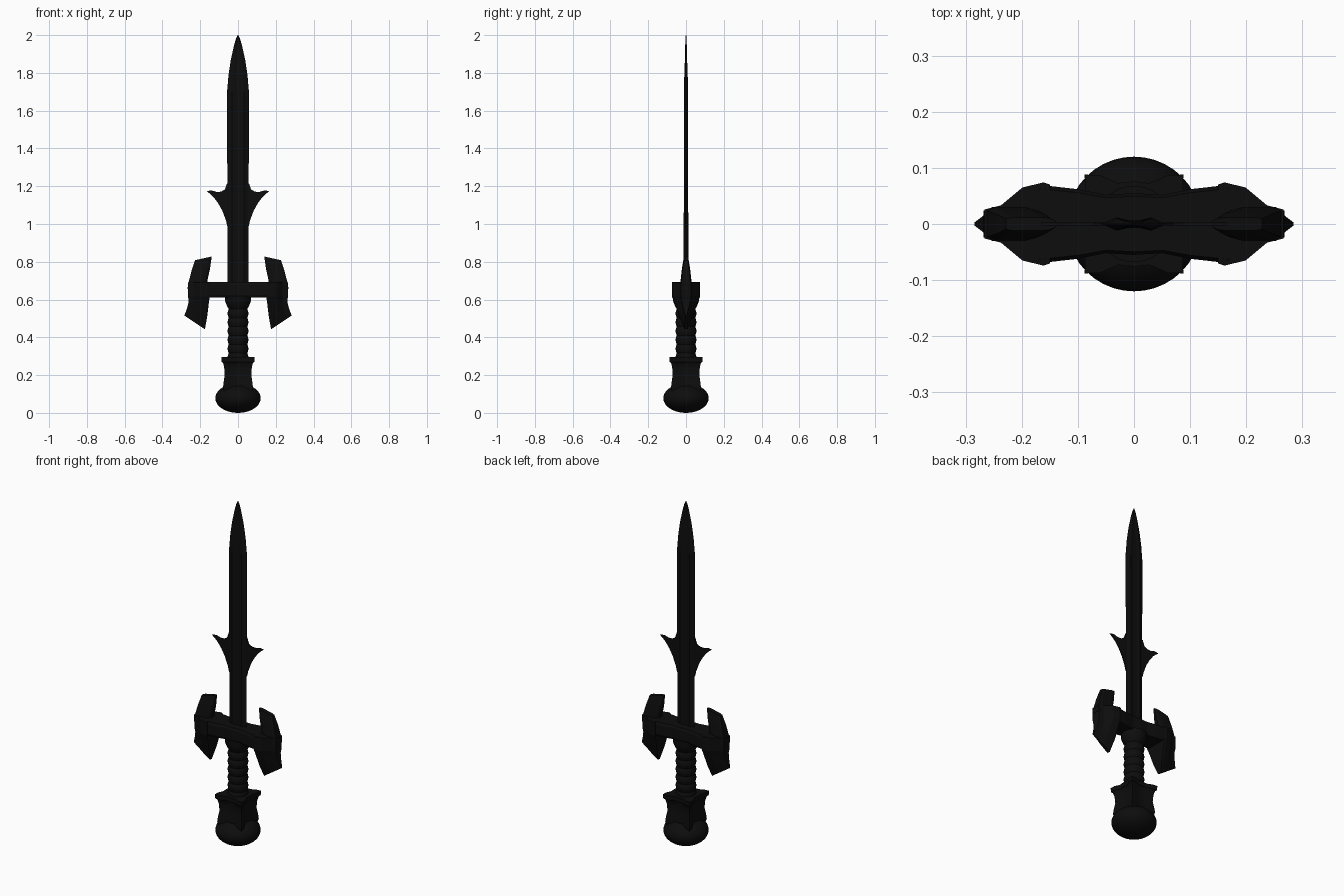
import bpy, bmesh, math

if "Cube" in bpy.data.objects:
    bpy.data.objects.remove(bpy.data.objects["Cube"])

mat = bpy.data.materials.new("black_metal")
mat.diffuse_color = (0.004, 0.004, 0.004, 1)
mat.use_nodes = True
mat.node_tree.nodes["Principled BSDF"].inputs["Base Color"].default_value = mat.diffuse_color


def finish(name, bm, smooth=None):
    bmesh.ops.remove_doubles(bm, verts=bm.verts, dist=1e-5)
    bmesh.ops.recalc_face_normals(bm, faces=bm.faces)
    me = bpy.data.meshes.new(name)
    bm.to_mesh(me)
    bm.free()
    ob = bpy.data.objects.new(name, me)
    bpy.context.collection.objects.link(ob)
    me.materials.append(mat)
    if smooth:
        bpy.ops.object.select_all(action='DESELECT')
        ob.select_set(True)
        bpy.context.view_layer.objects.active = ob
        bpy.ops.object.shade_smooth_by_angle(angle=math.radians(smooth))
    return ob


def loft(name, rings, smooth=None, sides=(1,)):
    """Skin closed rings of equal length; sides=(1, -1) also mirrors in x."""
    bm = bmesh.new()
    for s in sides:
        rows = [[bm.verts.new((s * x, y, z)) for x, y, z in r] for r in rings]
        n = len(rows[0])
        for a, b in zip(rows, rows[1:]):
            for i in range(n):
                j = (i + 1) % n
                bm.faces.new((a[i], a[j], b[j], b[i]))
        bm.faces.new(rows[0])
        bm.faces.new(rows[-1])
    return finish(name, bm, smooth)


def lathe(name, profile, n=40, smooth=40):
    turn = [2 * math.pi * i / n for i in range(n)]
    return loft(name, [[(r * math.cos(t), r * math.sin(t), z) for t in turn]
                       for r, z in profile], smooth)


# Pommel: flattened ball
lathe("pommel", [(0.12 * math.sin(a), 0.078 - 0.076 * math.cos(a) - 0.002 * math.cos(a))
                 for a in [math.radians(2 + 176 * i / 20) for i in range(21)]])

# Pommel collar: square, waisted, with four flared corners
side = [(-0.088, 0.088), (-0.06, 0.087), (-0.028, 0.073), (0, 0.076),
        (0.028, 0.073), (0.06, 0.087)]
section = []
for k in range(4):
    c, s = round(math.cos(-k * math.pi / 2)), round(math.sin(-k * math.pi / 2))
    section += [(x * c - y * s, x * s + y * c) for x, y in side]
collar = [(0.06, 0.7), (0.135, 0.9), (0.16, 0.87), (0.2, 0.8), (0.24, 0.83),
          (0.265, 0.9), (0.27, 0.98), (0.295, 1.0)]
loft("pommel_collar", [[(x * k, y * k, z) for x, y in section] for z, k in collar], 35)

# Grip: ribbed cylinder with a flared top
ribs = [(0.049 + 0.006 * abs(math.sin(math.pi * i / 6)), 0.27 + 0.28 * i / 36)
        for i in range(37)]
lathe("grip", ribs + [(0.058, 0.565), (0.068, 0.59), (0.068, 0.62)], 32)

# Crossbar: widens in depth toward the prongs
bar = [(-0.17, 0.07), (-0.1, 0.062), (-0.05, 0.052), (0, 0.055),
       (0.05, 0.052), (0.1, 0.062), (0.17, 0.07)]
loft("crossbar", [[(x, -y, 0.625), (x, -y * 0.9, 0.612), (x, y * 0.9, 0.612), (x, y, 0.625),
                   (x, y, 0.68), (x, y * 0.9, 0.693), (x, -y * 0.9, 0.693), (x, -y, 0.68)]
                  for x, y in bar])


def prong_ring(inner, outer, hy, shape):
    (x0, z0), (x1, z1) = inner, outer
    half = [(x0 + (x1 - x0) * t, hy * k, z0 + (z1 - z0) * t) for t, k in shape]
    return half + [(x, -y, z) for x, y, z in reversed(half)]


# Guard prongs: broad pointed lower half, slim upper half
broad = [(0, 0.95), (0.1, 1), (0.42, 0.88), (0.75, 0.45), (1, 0.35)]
slim = [(0, 0.45), (0.12, 0.85), (0.3, 1), (0.85, 1), (1, 0.8)]
loft("guard_prong_lower", [prong_ring(a, b, h, broad) for a, b, h in [
    ((0.175, 0.443), (0.284, 0.515), 0.009), ((0.163, 0.51), (0.271, 0.55), 0.037),
    ((0.154, 0.585), (0.261, 0.588), 0.062), ((0.15, 0.615), (0.264, 0.615), 0.074),
    ((0.15, 0.693), (0.266, 0.69), 0.074)]], sides=(1, -1))
loft("guard_prong_upper", [prong_ring(a, b, h, slim) for a, b, h in [
    ((0.165, 0.66), (0.268, 0.655), 0.03), ((0.162, 0.70), (0.262, 0.69), 0.029),
    ((0.148, 0.765), (0.246, 0.752), 0.022), ((0.139, 0.828), (0.228, 0.808), 0.012)]],
    sides=(1, -1))

# Blade: sharp edges and a shallow central groove
stations = [(0.62, 0.056, 0.012), (1.0, 0.056, 0.012), (1.7, 0.058, 0.011),
            (1.79, 0.05, 0.009), (1.87, 0.038, 0.006), (1.95, 0.02, 0.004),
            (1.98, 0.011, 0.003), (2.0, 0.0015, 0.001)]
loft("blade", [[(-w, 0, z), (-w * 0.55, -t, z), (-w * 0.2, -t * 0.6, z), (w * 0.2, -t * 0.6, z),
                (w * 0.55, -t, z), (w, 0, z), (w * 0.55, t, z), (w * 0.2, t * 0.6, z),
                (-w * 0.2, t * 0.6, z), (-w * 0.55, t, z)] for z, w, t in stations])

# Blade barbs: thin curved hooks
barb = [(0.045, 0.98), (0.057, 0.99), (0.064, 1.02), (0.083, 1.07), (0.105, 1.11),
        (0.13, 1.143), (0.148, 1.16), (0.166, 1.174), (0.14, 1.178), (0.115, 1.17),
        (0.09, 1.171), (0.07, 1.182), (0.058, 1.215), (0.045, 1.215)]
loft("blade_barbs", [[(x, y, z) for x, z in barb] for y in (-0.003, 0.003)], sides=(1, -1))
